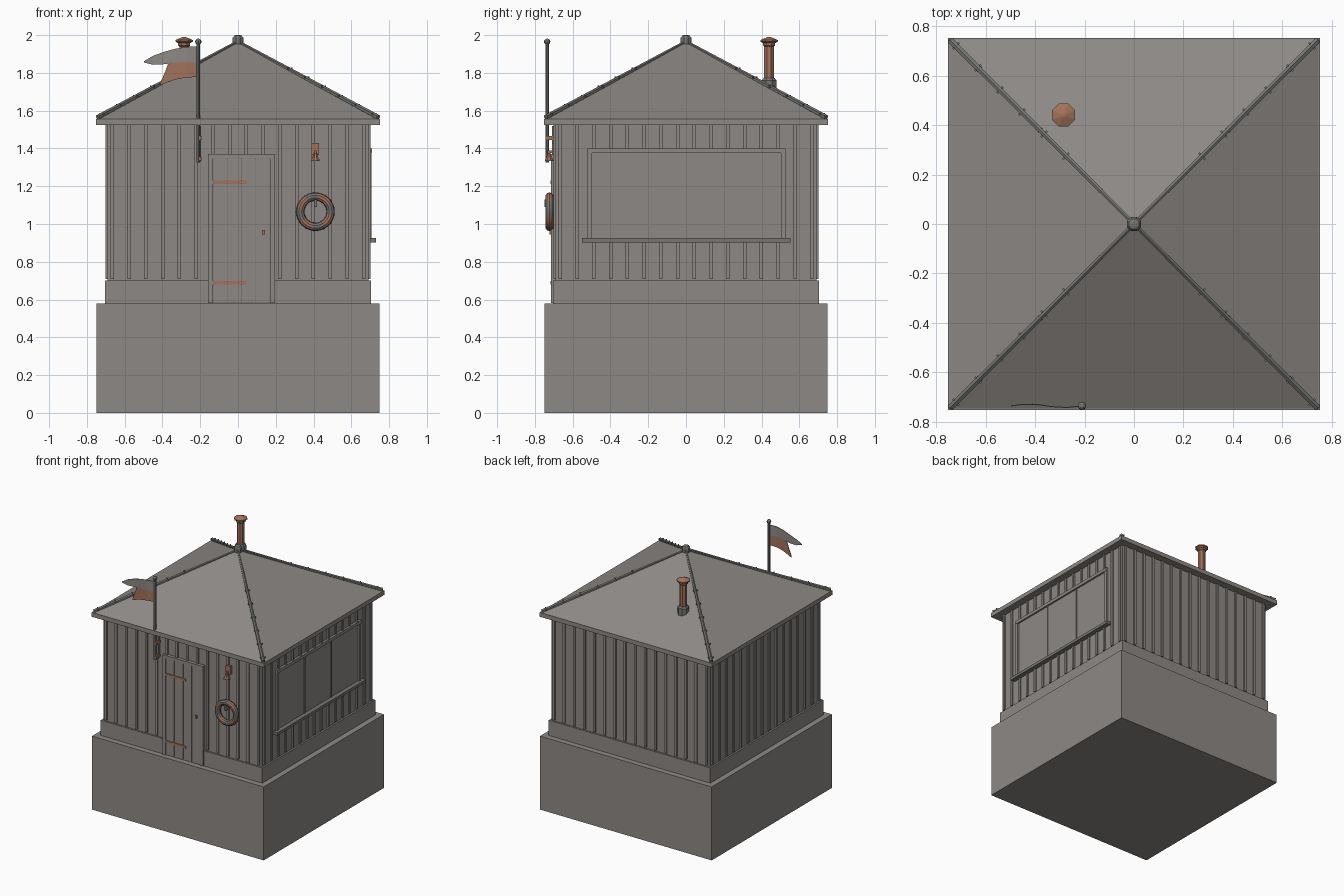
import bpy, bmesh, math
from mathutils import Vector, Matrix

cube = bpy.data.objects.get("Cube")
if cube:
    bpy.data.objects.remove(cube, do_unlink=True)


def material(name, rgb):
    m = bpy.data.materials.new(name)
    m.use_nodes = True
    m.diffuse_color = (*rgb, 1)
    m.node_tree.nodes["Principled BSDF"].inputs["Base Color"].default_value = (*rgb, 1)
    return m


GREY = material("warm grey", (0.27, 0.25, 0.235))
METAL = material("dark metal", (0.18, 0.18, 0.175))
RUST = material("rusty copper", (0.36, 0.17, 0.105))


def finish(name, bm, *mats):
    bmesh.ops.recalc_face_normals(bm, faces=bm.faces)
    me = bpy.data.meshes.new(name)
    bm.to_mesh(me)
    bm.free()
    for m in mats:
        me.materials.append(m)
    ob = bpy.data.objects.new(name, me)
    bpy.context.collection.objects.link(ob)
    return ob


def add_box(bm, lo, hi):
    lo, hi = Vector(lo), Vector(hi)
    mat = Matrix.Translation((lo + hi) / 2) @ Matrix.Diagonal((*(hi - lo), 1))
    bmesh.ops.create_cube(bm, size=1, matrix=mat)


def boxes(name, mat, *pairs):
    bm = bmesh.new()
    for lo, hi in pairs:
        add_box(bm, lo, hi)
    return finish(name, bm, mat)


def slab(name, half, z0, z1, mat=GREY):
    return boxes(name, mat, ((-half, -half, z0), (half, half, z1)))


def add_rod(bm, a, b, r1, r2=None, sides=8):
    a, b = Vector(a), Vector(b)
    d = b - a
    rot = d.to_track_quat("Z", "Y").to_matrix().to_4x4()
    bmesh.ops.create_cone(bm, cap_ends=True, segments=sides, radius1=r1,
                          radius2=r1 if r2 is None else r2, depth=d.length,
                          matrix=Matrix.Translation((a + b) / 2) @ rot)


def rod(name, mat, a, b, r1, r2=None, sides=8):
    bm = bmesh.new()
    add_rod(bm, a, b, r1, r2, sides)
    return finish(name, bm, mat)


def lathe(name, mat, x, y, profile, sides=8):
    """Stack of cone sections from (radius, height) pairs."""
    bm = bmesh.new()
    rings = [[bm.verts.new((x + r * math.cos((i + .5) * math.tau / sides),
                            y + r * math.sin((i + .5) * math.tau / sides), z))
              for i in range(sides)] for r, z in profile]
    for a, b in zip(rings, rings[1:]):
        for i in range(sides):
            j = (i + 1) % sides
            bm.faces.new((a[i], a[j], b[j], b[i]))
    bm.faces.new(rings[0])
    bm.faces.new(rings[-1])
    return finish(name, bm, mat)


# Foundation, plinth and wall core
slab("foundation", 0.75, 0, 0.58)
slab("plinth", 0.705, 0.58, 0.70)
slab("walls", 0.692, 0.70, 1.53)

# Vertical battens on all four sides, broken around the door and window
LOW, HIGH, WALL = 0.71, 1.53, 0.702
for side, turn in (("front", 0), ("left", 1), ("back", 2), ("right", 3)):
    bm = bmesh.new()
    for i in range(16):
        u = -0.665 + i * 0.0887
        spans = [(LOW, HIGH)]
        if side == "front" and -0.16 < u < 0.2:
            spans = [(1.37, HIGH)]
        if side == "left" and abs(u) < 0.53:
            spans = [(LOW, 0.91), (1.40, HIGH)]
        for z0, z1 in spans:
            add_box(bm, (u - 0.009, -WALL, z0), (u + 0.009, -0.685, z1))
    bm.transform(Matrix.Rotation(turn * math.pi / 2, 4, "Z"))
    finish(side + "_battens", bm, GREY)

# Eaves and pyramid roof
slab("eaves_fascia", 0.752, 1.523, 1.557)
rod("roof", GREY, (0, 0, 1.557), (0, 0, 1.967), 0.745 * math.sqrt(2), 0, 4)
roof = bpy.data.objects["roof"]
corner = roof.data.vertices[0].co
if min(abs(corner.x), abs(corner.y)) < 0.1:
    roof.data.transform(Matrix.Rotation(math.pi / 4, 4, "Z"))

# Hip caps with rivets, and the knob on top
bm_cap, bm_rivet = bmesh.new(), bmesh.new()
for sx in (-1, 1):
    for sy in (-1, 1):
        low, top = Vector((sx * 0.742, sy * 0.742, 1.565)), Vector((0, 0, 1.965))
        add_rod(bm_cap, low, top, 0.014, 0.009, 6)
        across = Vector((sx, -sy, 0)).normalized() * 0.014
        for k in range(6):
            for s in (-1, 1):
                p = low.lerp(top, 0.03 + k * 0.12) + across * s
                add_rod(bm_rivet, p, p + Vector((0, 0, 0.011)), 0.005, sides=6)
finish("hip_caps", bm_cap, METAL)
finish("hip_rivets", bm_rivet, METAL)
lathe("roof_knob", METAL, 0, 0, [(0.024, 1.94), (0.031, 1.955), (0.031, 1.985),
                                 (0.022, 1.997), (0.01, 2.0)])

# Stove pipe
PX, PY = -0.285, 0.44
lathe("pipe_collar", METAL, PX, PY, [(0.042, 1.69), (0.042, 1.76), (0.032, 1.772)])
lathe("stove_pipe", RUST, PX, PY, [(0.028, 1.76), (0.028, 1.94), (0.034, 1.945), (0.034, 1.96)])
lathe("pipe_cap", RUST, PX, PY, [(0.03, 1.955), (0.05, 1.966), (0.05, 1.974), (0.008, 1.99)])

# Plank door with frame, strap hinges and knob
L, R, TOP, FLOOR = -0.158, 0.195, 1.37, 0.582
boxes("door_frame", GREY,
      ((L, -0.716, FLOOR), (L + 0.025, -0.68, TOP)),
      ((R - 0.025, -0.716, FLOOR), (R, -0.68, TOP)),
      ((L, -0.718, TOP - 0.025), (R, -0.68, TOP)))
d0, step = L + 0.025, (R - L - 0.05) / 4
boxes("door_backing", METAL, ((d0, -0.706, FLOOR), (R - 0.025, -0.68, TOP - 0.02)))
boxes("door_planks", GREY, *[((d0 + i * step + 0.002, -0.711, FLOOR + 0.005),
                              (d0 + (i + 1) * step - 0.002, -0.69, TOP - 0.027))
                             for i in range(4)])
boxes("door_hinges", RUST, *[((d0, -0.717, z - 0.009), (0.045, -0.705, z + 0.009))
                             for z in (1.22, 0.69)])
boxes("door_handle", RUST, ((0.128, -0.722, 0.945), (0.142, -0.705, 0.967)))

# Side window with mullions and sill
Y0, Y1, Z0, Z1 = -0.522, 0.526, 0.91, 1.40
boxes("window_pane", GREY, ((0.68, Y0, Z0), (0.696, Y1, Z1)))
boxes("window_frame", GREY,
      ((0.68, Y0, Z1 - 0.025), (0.71, Y1, Z1)),
      *[((0.68, y, Z0), (0.708, y + 0.024, Z1)) for y in (Y0, Y1 - 0.024)],
      *[((0.68, y - 0.006, Z0), (0.702, y + 0.006, Z1 - 0.02)) for y in (-0.165, 0.165)])
boxes("window_sill", METAL, ((0.68, -0.55, 0.903), (0.73, 0.553, 0.925)))

# Flag pole with brackets
FX, FY = -0.21, -0.735
rod("flag_pole", METAL, (FX, FY, 1.325), (FX, FY, 1.96), 0.01)
bm = bmesh.new()
bmesh.ops.create_uvsphere(bm, u_segments=8, v_segments=6, radius=0.017,
                          matrix=Matrix.Translation((FX, FY, 1.965)))
finish("pole_ball", bm, METAL)
boxes("pole_mount", METAL, ((FX - 0.008, -0.71, 1.33), (FX + 0.015, -0.69, 1.52)))
boxes("pole_brackets", RUST, *[((FX - 0.005, FY - 0.008, z - 0.01), (FX + 0.018, -0.69, z + 0.01))
                               for z in (1.345, 1.455)])


# Two-part swallowtail flag with a slight ripple
def flag(name, mat, outline):
    bm = bmesh.new()
    tops, lows = [], []
    for x, hi, lo in outline:
        y = FY + 0.007 * math.sin((x - FX) * 22)
        tops.append(bm.verts.new((x, y, hi)))
        lows.append(bm.verts.new((x, y, lo)))
    for i in range(len(tops) - 1):
        bm.faces.new((tops[i], tops[i + 1], lows[i + 1], lows[i]))
    ob = finish(name, bm, mat)
    mod = ob.modifiers.new("thickness", "SOLIDIFY")
    mod.thickness, mod.offset = 0.004, 0


flag("flag_upper", GREY, [(-0.215, 1.94, 1.853), (-0.27, 1.938, 1.858), (-0.33, 1.928, 1.855),
                          (-0.39, 1.912, 1.846), (-0.45, 1.89, 1.843), (-0.497, 1.862, 1.855)])
flag("flag_lower", RUST, [(-0.215, 1.853, 1.778), (-0.27, 1.858, 1.776), (-0.33, 1.855, 1.765),
                          (-0.37, 1.848, 1.752), (-0.388, 1.80, 1.744), (-0.412, 1.745, 1.735)])

# Life ring with alternating bands, on a hook
BX, BZ = 0.41, 1.065
bpy.ops.mesh.primitive_torus_add(major_radius=0.08, minor_radius=0.022, major_segments=32,
                                 minor_segments=10, location=(BX, -0.723, BZ),
                                 rotation=(math.pi / 2, 0, 0))
ring = bpy.context.object
ring.name = "life_ring"
ring.data.materials.append(METAL)
ring.data.materials.append(RUST)
for p in ring.data.polygons:
    angle = math.degrees(math.atan2(p.center.y, p.center.x))
    p.material_index = int((angle - 30) % 90 < 50)
bpy.ops.object.shade_smooth_by_angle()
boxes("ring_hook", METAL, ((BX - 0.008, -0.73, 1.09), (BX + 0.008, -0.69, 1.115)),
      ((BX - 0.008, -0.748, 1.09), (BX + 0.008, -0.73, 1.13)))

# Wall bell on a bracket
boxes("bell_plate", RUST, ((BX - 0.02, -0.71, 1.365), (BX + 0.02, -0.69, 1.43)),
      ((BX - 0.006, -0.732, 1.375), (BX + 0.006, -0.70, 1.388)))
lathe("bell", RUST, BX, -0.725, [(0.025, 1.333), (0.023, 1.342), (0.014, 1.355),
                                 (0.011, 1.37), (0.005, 1.378)])
